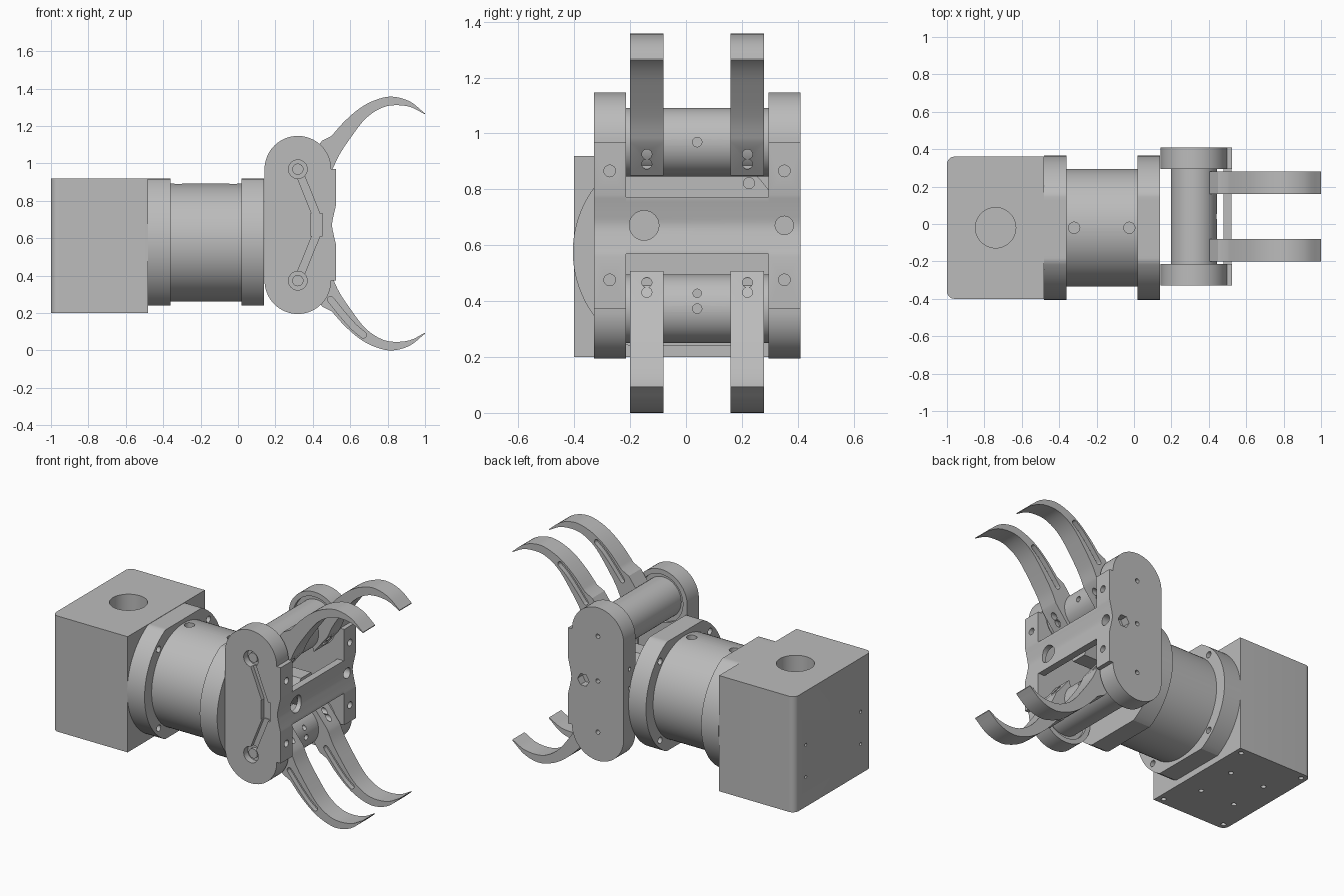
import bpy, bmesh, math
from mathutils import Vector

if "Cube" in bpy.data.objects:
    bpy.data.objects.remove(bpy.data.objects["Cube"])

metal = bpy.data.materials.new("plain grey metal")
metal.use_nodes = True
GREY = (0.5, 0.5, 0.5, 1)
metal.diffuse_color = GREY
metal.node_tree.nodes["Principled BSDF"].inputs["Base Color"].default_value = GREY


def place(axis, p, t):
    u, v = p
    return {"x": (t, u, v), "y": (u, t, v), "z": (u, v, t)}[axis]


def add_prism(bm, pts, axis, a, b):
    """Extrude a 2D outline along one axis from a to b."""
    new = bm.faces.new([bm.verts.new(place(axis, p, a)) for p in pts])
    shift = Vector(place(axis, (0, 0), b - a))
    top = bmesh.ops.extrude_face_region(bm, geom=[new], use_keep_orig=True)["geom"]
    bmesh.ops.translate(bm, vec=shift, verts=[g for g in top if isinstance(g, bmesh.types.BMVert)])


def make(name, prisms):
    bm = bmesh.new()
    for p in prisms:
        add_prism(bm, *p)
    bmesh.ops.recalc_face_normals(bm, faces=bm.faces)
    mesh = bpy.data.meshes.new(name)
    bm.to_mesh(mesh)
    bm.free()
    mesh.materials.append(metal)
    ob = bpy.data.objects.new(name, mesh)
    bpy.context.collection.objects.link(ob)
    return ob


def part(name, prism, cuts=()):
    """Solid prism with pockets and holes cut out of it."""
    ob = make(name, [prism])
    bpy.ops.object.select_all(action="DESELECT")
    bpy.context.view_layer.objects.active = ob
    ob.select_set(True)
    if cuts:
        cutter = make("cutter", cuts)
        cutter.hide_render = True
        mod = ob.modifiers.new("cut", "BOOLEAN")
        mod.operation, mod.solver, mod.use_self, mod.object = "DIFFERENCE", "EXACT", True, cutter
        bpy.ops.object.modifier_apply(modifier=mod.name)
        bpy.data.objects.remove(cutter)
    bpy.ops.object.shade_smooth_by_angle(angle=math.radians(25))
    return ob


def arc(c, r, a0, a1, n):
    return [(c[0] + r * math.cos(math.radians(a0 + (a1 - a0) * i / n)),
             c[1] + r * math.sin(math.radians(a0 + (a1 - a0) * i / n))) for i in range(n + 1)]


def circle(c, r, n=24):
    return arc(c, r, 0, 360, n)[:-1]


def rect(u0, u1, v0, v1):
    return [(u0, v0), (u1, v0), (u1, v1), (u0, v1)]


def ribbon(path, w):
    """Round-ended band of half width w along a path."""
    P = [Vector(p) for p in path]
    left, right = [], []
    for i, p in enumerate(P):
        d = (P[min(i + 1, len(P) - 1)] - P[max(i - 1, 0)]).normalized()
        n = Vector((-d.y, d.x)) * w
        left.append(tuple(p + n))
        right.append(tuple(p - n))
    d0, d1 = P[1] - P[0], P[-1] - P[-2]
    a0, a1 = (math.degrees(math.atan2(d.y, d.x)) for d in (d0, d1))
    cap1 = arc(P[-1], w, a1 + 90, a1 - 90, 8)[1:-1]
    cap0 = arc(P[0], w, a0 - 90, a0 - 270, 8)[1:-1]
    return left + cap1 + right[::-1] + cap0


def smooth(pts, n=5):
    """Catmull-Rom curve through the points."""
    P = [Vector(p) for p in pts]
    P = [2 * P[0] - P[1]] + P + [2 * P[-1] - P[-2]]
    out = []
    for a, b, c, d in zip(P, P[1:], P[2:], P[3:]):
        for i in range(n):
            t = i / n
            out.append(tuple(0.5 * (2 * b + (c - a) * t + (2 * a - 5 * b + 4 * c - d) * t * t
                                    + (3 * b - a - 3 * c + d) * t ** 3)))
    return out + [tuple(P[-2])]


CY, CZ = -0.02, 0.577       # drive axis
GY, GZ = 0.04, 0.671        # gripper centre
KX, KD = 0.32, 0.298        # knuckle position and offset from the gripper centre

# Drive block with bore and screw holes
outline = [(-0.48, -0.40), (-0.48, 0.36)] + arc((-0.96, 0.32), 0.04, 90, 180, 8) + arc((-0.96, -0.36), 0.04, 180, 270, 8)
cuts = [(circle((-0.74, CY), 0.108, 48), "z", 0.5, 1)]
for sx in (-1, 1):
    for sy in (-1, 1):
        cuts.append((circle((-0.74 + 0.22 * sx, CY + 0.34 * sy), 0.015, 12), "z", 0.1, 0.24))
        cuts.append((circle((-0.74 + 0.12 * sx, CY + 0.13 * sy), 0.015, 12), "z", 0.1, 0.24))
        cuts.append((circle((CY + 0.27 * sy, 0.485 + 0.1 * sx), 0.01, 12), "x", -1.1, -0.97))
part("drive_block", (outline, "z", 0.2, 0.92), cuts)

# Flanges with flat top and bottom, and the body between them
flange = [(u, min(max(v, CZ - 0.338), CZ + 0.341)) for u, v in circle((CY, CZ), 0.385, 128)]
for name, a, b in (("rear_flange", -0.48, -0.36), ("front_flange", 0.02, 0.14)):
    holes = [(circle(p, 0.02, 16), "x", s, s + 0.05)
             for p in arc((CY, CZ), 0.347, 45, 315, 3) for s in (a - 0.02, b - 0.03)]
    part(name, (flange, "x", a, b), holes)
part("body", (circle((CY, CZ), 0.315, 96), "x", -0.37, 0.03),
     [(circle((x, CY), 0.03), "z", 0.84, 1) for x in (-0.32, -0.025)])

# Gripper side plates
pad = [(0.525, GZ + KD), (0.525, GZ + 0.11)]
dip = smooth([(0.525, GZ + 0.11), (0.511, GZ + 0.05), (0.503, GZ), (0.511, GZ - 0.05), (0.525, GZ - 0.11)])
plate = (arc((KX, GZ + KD), 0.178, 180, 0, 32) + pad[:1] + dip + [(0.525, GZ - KD)]
         + arc((KX, GZ - KD), 0.178, 0, -180, 32))
ends = (GZ - KD, GZ + KD)


def plate_holes(y, r):
    out = [(circle((y, GZ + s * 0.195), 0.021, 16), "x", 0.49, 0.6) for s in (-1, 1)]
    out += [(circle((y, GZ + s), 0.012, 12), "x", 0.1, 0.16) for s in (-0.12, 0, 0.12)]
    return out + ([(circle((y, GZ), r), "x", 0.46, 0.6)] if r else [])


link = ribbon([(KX, ends[1]), (0.42, GZ + 0.05), (0.42, GZ - 0.05), (KX, ends[0])], 0.02)
front_cuts = plate_holes(-0.273, 0) + [(link, "y", -0.4, -0.305), (rect(0.388, 0.452, GZ - 0.06, GZ + 0.06), "y", -0.4, -0.3)]
back_cuts = plate_holes(0.352, 0.033) + [(circle((0.42, GZ), 0.04, 6), "y", 0.36, 0.5)]
back_cuts += [(circle((KX, z), 0.014, 12), "y", 0.38, 0.5) for z in ends + (GZ + 0.02,)]
for z in ends:
    front_cuts += [(circle((KX, z), 0.05, 32), "y", -0.4, -0.29), (circle((KX, z), 0.148, 48), "y", -0.235, -0.1)]
    back_cuts.append((circle((KX, z), 0.148, 48), "y", 0.2, 0.315))
part("front_side_plate", (plate, "y", -0.33, -0.215), front_cuts)
part("back_side_plate", (plate, "y", 0.295, 0.41), back_cuts)

# Palm crossbar joining the plates, and the linkage hub behind it
bar = [(0.478, GZ + 0.102), (0.522, GZ + 0.102)] + dip[1:-1] + [(0.522, GZ - 0.102), (0.478, GZ - 0.102)]
part("palm_bar", (bar, "y", -0.22, 0.30), [(circle((-0.15, GZ), 0.053, 32), "x", 0.4, 0.6)])
part("linkage_hub", (circle((GY, GZ), 0.1, 6), "x", 0.24, 0.44),
     [(rect(GY - 0.03, GY + 0.03, GZ - 0.03, GZ + 0.03), "x", 0.4, 0.5)])

# Knuckle shafts with end pins
for name, z in (("lower", ends[0]), ("upper", ends[1])):
    holes = [(circle((GY, z), 0.017, 16), "x", 0.42, 0.5)]
    if name == "lower":
        holes.append((circle((GY, z + 0.055), 0.015, 16), "x", 0.38, 0.5))
    part(name + "_knuckle_shaft", (circle((KX, z), 0.123, 64), "y", -0.25, 0.32), holes)
    part(name + "_pivot_pin", (circle((KX, z), 0.03, 24), "y", -0.31, -0.25))

# Claws: the lower pair is the upper pair turned half round
outer = smooth([(0.50, 1.147), (0.57, 1.225), (0.65, 1.294), (0.73, 1.337), (0.82, 1.357), (0.917, 1.332), (1.0, 1.267)])
inner = smooth([(1.0, 1.262), (0.917, 1.303), (0.82, 1.31), (0.746, 1.286), (0.676, 1.233),
                (0.607, 1.144), (0.543, 1.048), (0.505, 0.968)])
claw = [(0.36, 1.0), (0.45, 1.122)] + outer + inner + [(0.41, 0.85)]
slot = ribbon(smooth([(0.495, 1.085), (0.56, 1.165), (0.62, 1.232), (0.67, 1.274)], 3), 0.017)
TURN = 0.6785
for y, side in ((-0.14, "front"), (0.22, "back")):
    for level, s in (("upper", 1), ("lower", -1)):
        flip = lambda pts: [(u, TURN + s * (v - TURN)) for u, v in pts]
        face = y + s * 0.06
        cuts = [(flip(slot), "y", face - s * 0.03, face + s * 0.05)]
        cuts += [(circle((y, TURN + s * d), 0.018, 16), "x", 0.41, 0.6) for d in (0.212, 0.247)]
        part(f"{level}_{side}_claw", (flip(claw), "y", y - 0.06, y + 0.06), cuts)
